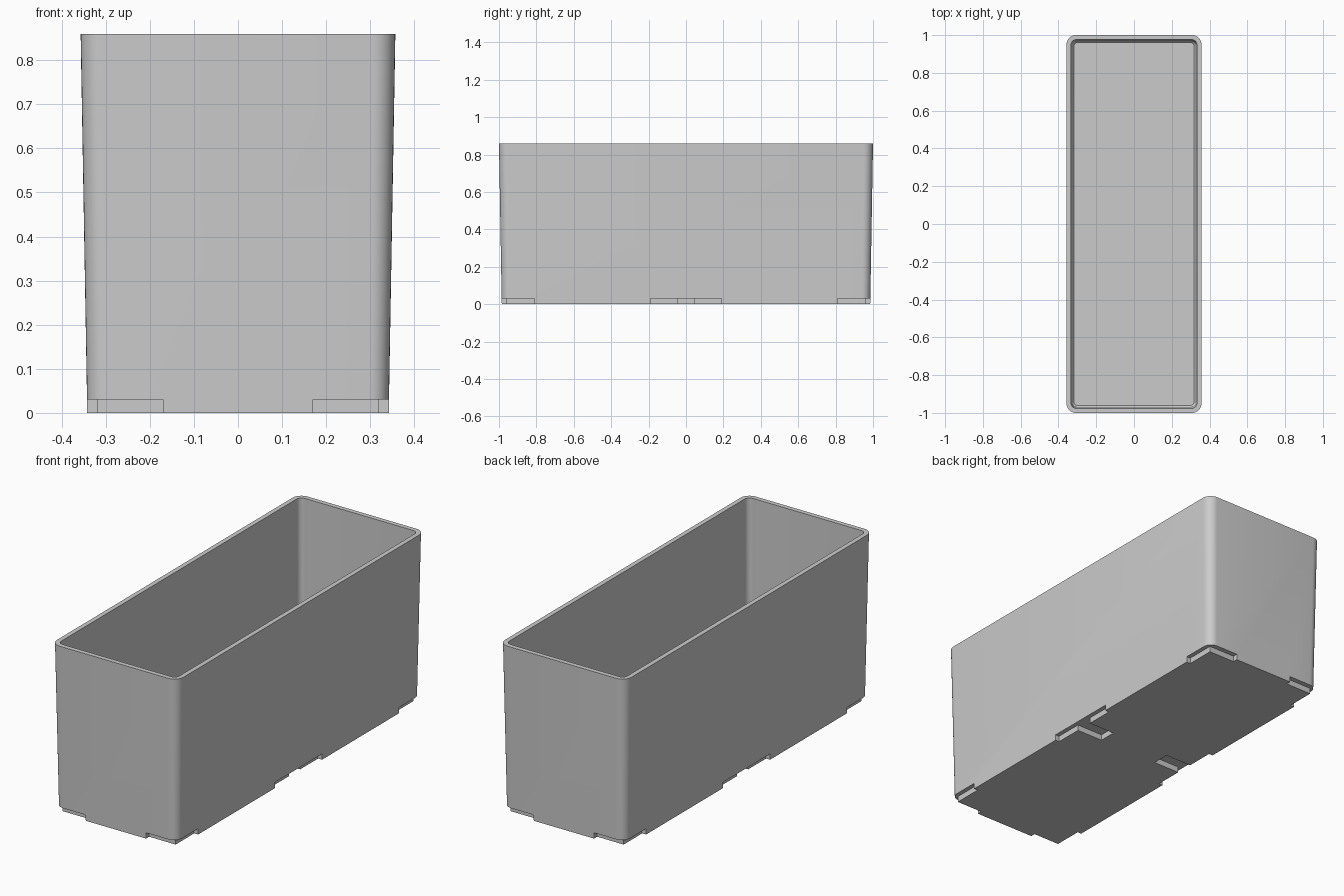
import bpy, bmesh, math

cube = bpy.data.objects.get("Cube")
if cube:
    bpy.data.objects.remove(cube)

grey = bpy.data.materials.new("matte grey")
grey.use_nodes = True
colour = (0.6, 0.6, 0.6, 1)
grey.diffuse_color = colour
grey.node_tree.nodes["Principled BSDF"].inputs["Base Color"].default_value = colour


def make_object(name, bm):
    bmesh.ops.recalc_face_normals(bm, faces=bm.faces)
    mesh = bpy.data.meshes.new(name)
    bm.to_mesh(mesh)
    bm.free()
    mesh.materials.append(grey)
    ob = bpy.data.objects.new(name, mesh)
    bpy.context.collection.objects.link(ob)
    return ob


def rounded_ring(bm, hx, hy, r, z, steps=8):
    """Closed loop of vertices around a rounded rectangle."""
    ring = []
    corners = [(1, 1), (-1, 1), (-1, -1), (1, -1)]
    for q, (sx, sy) in enumerate(corners):
        for i in range(steps + 1):
            a = math.pi / 2 * (q + i / steps)
            ring.append(bm.verts.new((sx * (hx - r) + r * math.cos(a),
                                      sy * (hy - r) + r * math.sin(a), z)))
    return ring


def prism(bm, points, z0, z1):
    """Upright prism over a plan outline."""
    low, high = [[bm.verts.new((x, y, z)) for x, y in points] for z in (z0, z1)]
    bm.faces.new(low)
    bm.faces.new(high)
    n = len(points)
    for i in range(n):
        j = (i + 1) % n
        bm.faces.new((low[i], low[j], high[j], high[i]))


# Tapered open bin: outer wall, rim, inner wall, bevelled floor
bm = bmesh.new()
sections = [  # half width, half length, corner radius, height
    (0.342, 0.985, 0.045, 0.0),
    (0.357, 1.0, 0.05, 0.86),
    (0.333, 0.976, 0.028, 0.86),
    (0.326, 0.969, 0.026, 0.06),
    (0.318, 0.961, 0.02, 0.05),
]
rings = [rounded_ring(bm, *s) for s in sections]
for a, b in zip(rings, rings[1:]):
    for i in range(len(a)):
        j = (i + 1) % len(a)
        bm.faces.new((a[i], a[j], b[j], b[i]))
bm.faces.new(rings[0])
bm.faces.new(rings[-1])
body = make_object("bin_body", bm)

# Underside recesses: an L at each corner, a T halfway along each long side
out_x, out_y = 0.5, 1.2
wall_x, wall_y, inner_x = 0.32, 0.96, 0.17
corner_l = [(inner_x, wall_y), (wall_x, wall_y), (wall_x, 0.81),
            (out_x, 0.81), (out_x, out_y), (inner_x, out_y)]
half_t = [(inner_x, 0.045), (wall_x, 0.045), (wall_x, 0.19), (out_x, 0.19)]
side_t = half_t + [(x, -y) for x, y in reversed(half_t)]
bm = bmesh.new()
for sx in (-1, 1):
    for sy in (-1, 1):
        prism(bm, [(x * sx, y * sy) for x, y in corner_l], -0.1, 0.03)
    prism(bm, [(x * sx, y) for x, y in side_t], -0.1, 0.03)
cutter = make_object("recess_cutter", bm)
cutter.hide_render = True

cut = body.modifiers.new("recesses", "BOOLEAN")
cut.operation = "DIFFERENCE"
cut.solver = "EXACT"
cut.object = cutter
bpy.ops.object.select_all(action="DESELECT")
bpy.context.view_layer.objects.active = body
body.select_set(True)
bpy.ops.object.modifier_apply(modifier=cut.name)
bpy.data.objects.remove(cutter)
bpy.ops.object.shade_smooth_by_angle(angle=math.radians(30))
